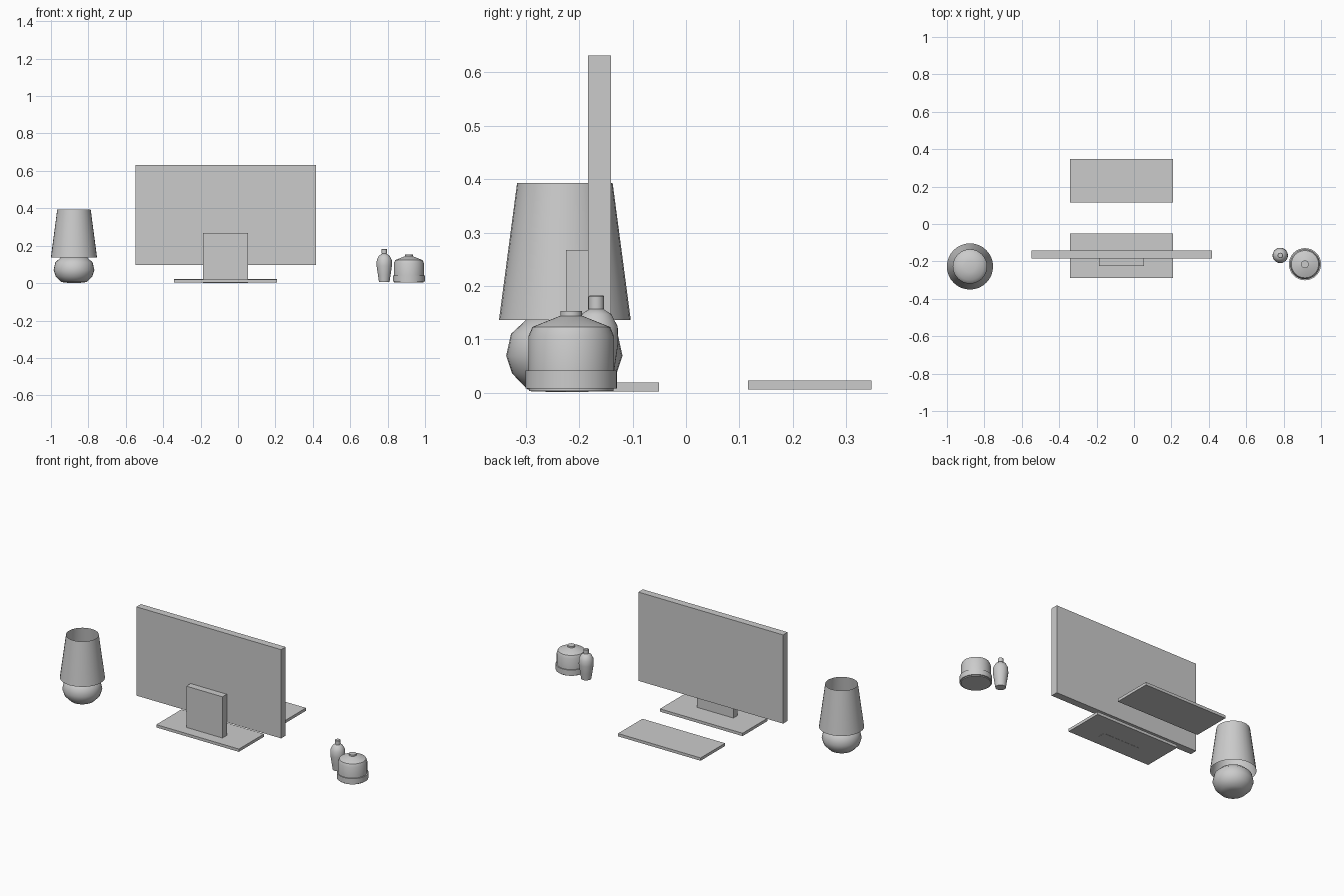
import bpy, math

if "Cube" in bpy.data.objects:
    bpy.data.objects.remove(bpy.data.objects["Cube"])


def box(name, x0, x1, y0, y1, z0, z1):
    bpy.ops.mesh.primitive_cube_add(size=1, location=((x0 + x1) / 2, (y0 + y1) / 2, (z0 + z1) / 2))
    ob = bpy.context.object
    ob.name = name
    ob.scale = (x1 - x0, y1 - y0, z1 - z0)
    bpy.ops.object.transform_apply(location=False, rotation=False, scale=True)
    return ob


def lathe(name, cx, cy, profile, segs=32, closed=True, angle=35):
    """Revolve (radius, z) points, bottom to top, around a vertical axis."""
    verts = [(r * math.cos(2 * math.pi * i / segs), r * math.sin(2 * math.pi * i / segs), z)
             for r, z in profile for i in range(segs)]
    faces = [(k * segs + i, k * segs + (i + 1) % segs,
              (k + 1) * segs + (i + 1) % segs, (k + 1) * segs + i)
             for k in range(len(profile) - 1) for i in range(segs)]
    if closed:
        faces.append(tuple(reversed(range(segs))))
        faces.append(tuple(range((len(profile) - 1) * segs, len(profile) * segs)))
    me = bpy.data.meshes.new(name)
    me.from_pydata(verts, [], faces)
    ob = bpy.data.objects.new(name, me)
    ob.location = (cx, cy, 0)
    bpy.context.collection.objects.link(ob)
    bpy.ops.object.select_all(action='DESELECT')
    ob.select_set(True)
    bpy.context.view_layer.objects.active = ob
    bpy.ops.object.shade_smooth_by_angle(angle=math.radians(angle))
    return ob


# Monitor and keyboard
box("monitor_panel", -0.548, 0.416, -0.184, -0.141, 0.098, 0.632)
box("monitor_neck", -0.187, 0.054, -0.225, -0.183, 0.001, 0.267)
box("monitor_base", -0.341, 0.209, -0.290, -0.051, 0.002, 0.019)
box("keyboard", -0.341, 0.209, 0.116, 0.348, 0.006, 0.023)

# Lamp: squashed ball base and open tapered shade
lathe("lamp_base", -0.877, -0.228,
      [(0.03, 0.001), (0.069, 0.006), (0.098, 0.036), (0.109, 0.069),
       (0.100, 0.110), (0.072, 0.136), (0.03, 0.146)], angle=60)
lathe("lamp_shade", -0.877, -0.227, [(0.1235, 0.136), (0.0895, 0.393)], closed=False)

# Small bottle with cap
lathe("bottle", 0.782, -0.168,
      [(0.028, 0.005), (0.034, 0.045), (0.041, 0.092), (0.040, 0.124),
       (0.028, 0.147), (0.0125, 0.157)])
lathe("bottle_cap", 0.782, -0.168, [(0.0145, 0.157), (0.0145, 0.180), (0.0125, 0.182)])

# Jar with wide foot, sloped lid and knob
lathe("jar_foot", 0.914, -0.215,
      [(0.079, 0.003), (0.079, 0.008), (0.086, 0.008), (0.086, 0.041), (0.080, 0.041)])
lathe("jar_body", 0.914, -0.215,
      [(0.080, 0.041), (0.080, 0.106), (0.073, 0.123), (0.018, 0.145)])
lathe("jar_knob", 0.914, -0.215, [(0.0205, 0.144), (0.0205, 0.153)])
